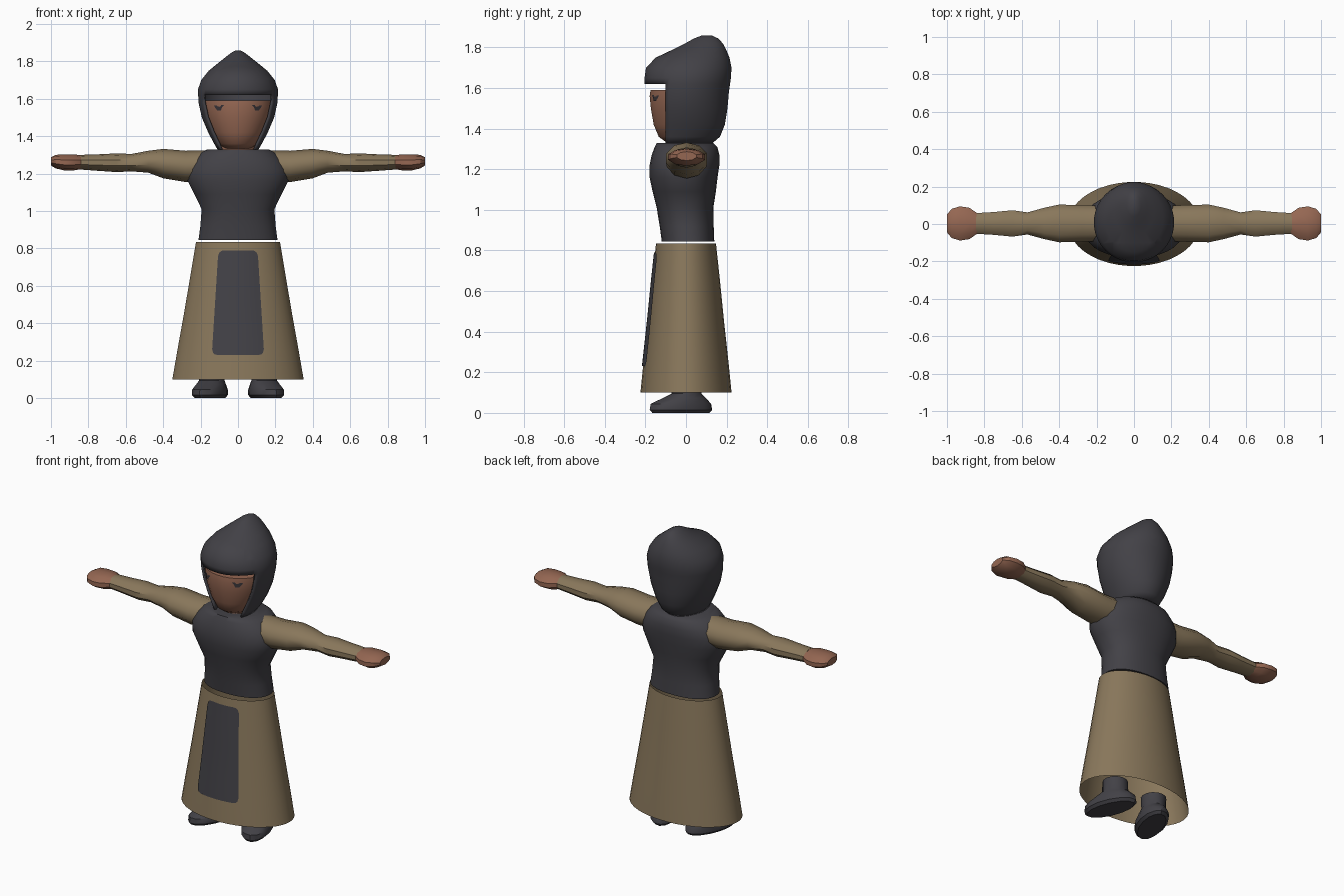
import bpy, bmesh, math
from mathutils import Vector, Matrix

if "Cube" in bpy.data.objects:
    bpy.data.objects.remove(bpy.data.objects["Cube"])


def material(name, rgb):
    m = bpy.data.materials.new(name)
    m.diffuse_color = (*rgb, 1)
    m.use_nodes = True
    m.node_tree.nodes["Principled BSDF"].inputs["Base Color"].default_value = m.diffuse_color
    return m


CHARCOAL = material("charcoal cloth", (0.055, 0.053, 0.062))
TAN = material("tan cloth", (0.25, 0.185, 0.105))
SKIN = material("skin", (0.30, 0.135, 0.085))
EYE = material("eye dark", (0.035, 0.03, 0.035))


def finish(name, bm, mat, angle=40):
    bmesh.ops.recalc_face_normals(bm, faces=bm.faces)
    me = bpy.data.meshes.new(name)
    bm.to_mesh(me)
    bm.free()
    ob = bpy.data.objects.new(name, me)
    bpy.context.collection.objects.link(ob)
    me.materials.append(mat)
    bpy.ops.object.select_all(action='DESELECT')
    ob.select_set(True)
    bpy.context.view_layer.objects.active = ob
    bpy.ops.object.shade_smooth_by_angle(angle=math.radians(angle))
    return ob


def loft(rings, sides, axis='z', power=2.0, caps=(True, True)):
    """Skin rings of (centre, radius a, radius b); power > 2 is boxier."""
    bm = bmesh.new()
    loops = []
    for centre, ra, rb in rings:
        loop = []
        for i in range(sides):
            t = 2 * math.pi * (i + 0.5) / sides
            c, s = math.cos(t), math.sin(t)
            a = ra * math.copysign(abs(c) ** (2 / power), c)
            b = rb * math.copysign(abs(s) ** (2 / power), s)
            off = Vector((a, b, 0)) if axis == 'z' else Vector((0, a, b))
            loop.append(bm.verts.new(Vector(centre) + off))
        loops.append(loop)
    for lo, hi in zip(loops, loops[1:]):
        for i in range(sides):
            j = (i + 1) % sides
            bm.faces.new((lo[i], lo[j], hi[j], hi[i]))
    if caps[0]:
        bm.faces.new(loops[0])
    if caps[1]:
        bm.faces.new(loops[-1])
    return bm


def body_rings(rows):
    """Rows of (z, half width, front y, back y)."""
    return [((0, (f + b) / 2, z), w, (b - f) / 2) for z, w, f, b in rows]


# Pointed hood with the face opening cut out of the front
hood = loft(body_rings([
    (1.32, 0.105, -0.17, 0.12), (1.36, 0.128, -0.18, 0.168),
    (1.42, 0.160, -0.19, 0.192), (1.50, 0.194, -0.20, 0.205),
    (1.58, 0.212, -0.205, 0.212), (1.65, 0.215, -0.205, 0.222),
    (1.70, 0.197, -0.198, 0.225), (1.75, 0.157, -0.150, 0.215),
    (1.79, 0.108, -0.065, 0.198), (1.82, 0.070, -0.005, 0.182),
    (1.845, 0.038, 0.04, 0.158), (1.858, 0.015, 0.075, 0.13)]),
    36, caps=(False, True))
for point, normal in (((0, -0.1, 0), (0, 1, 0)), ((0, 0, 1.62), (0, 0, 1))):
    bmesh.ops.bisect_plane(hood, geom=hood.verts[:] + hood.edges[:] + hood.faces[:],
                           plane_co=point, plane_no=normal)
opening = [f for f in hood.faces
           if f.calc_center_median().y < -0.1 and f.calc_center_median().z < 1.62]
bmesh.ops.delete(hood, geom=opening, context='FACES')
ob = finish("hood", hood, CHARCOAL, 60)
rim = ob.modifiers.new("thickness", 'SOLIDIFY')
rim.thickness = 0.012
rim.offset = -1

# Face and neck
finish("face", loft(body_rings([
    (1.335, 0.07, -0.10, 0.06), (1.36, 0.105, -0.135, 0.09),
    (1.42, 0.140, -0.160, 0.12), (1.50, 0.172, -0.174, 0.15),
    (1.56, 0.185, -0.180, 0.16), (1.59, 0.186, -0.176, 0.16)]), 28), SKIN)
finish("neck", loft([((0, 0.01, 1.25), 0.10, 0.10), ((0, 0.01, 1.40), 0.09, 0.09)], 16), SKIN)

# Eyes: small tapered plates lying on the face
for side in (-1, 1):
    bm = bmesh.new()
    outline = [(0.072, 1.567), (0.128, 1.563), (0.122, 1.552), (0.11, 1.536),
               (0.092, 1.536), (0.086, 1.553)]
    bm.faces.new([bm.verts.new((side * x, -0.01 - 0.172 * math.sqrt(1 - (x / 0.184) ** 2), z))
                  for x, z in outline])
    finish("eye", bm, EYE)

# Torso
finish("torso", loft(body_rings([
    (0.845, 0.212, -0.12, 0.14), (0.92, 0.202, -0.13, 0.137),
    (1.01, 0.195, -0.145, 0.135), (1.09, 0.235, -0.165, 0.148),
    (1.16, 0.270, -0.18, 0.156), (1.22, 0.272, -0.18, 0.165),
    (1.27, 0.245, -0.17, 0.165), (1.31, 0.205, -0.155, 0.155),
    (1.33, 0.165, -0.145, 0.135)]), 32, power=2.25), CHARCOAL, 60)

# Skirt, an open flared shell
SKIRT = [(0.10, 0.352, 0.225), (0.25, 0.326, 0.210), (0.45, 0.290, 0.188),
         (0.65, 0.256, 0.168), (0.835, 0.225, 0.148)]
finish("skirt", loft([((0, 0, z), a, b) for z, a, b in SKIRT], 40,
                     caps=(False, False)), TAN)


def skirt_radii(z):
    for (z0, a0, b0), (z1, a1, b1) in zip(SKIRT, SKIRT[1:]):
        if z <= z1:
            t = (z - z0) / (z1 - z0)
            return a0 + t * (a1 - a0), b0 + t * (b1 - b0)


# Apron panel following the skirt front, with rounded corners
bm = bmesh.new()
rows = []
N, R, BOTTOM, TOP = 12, 0.03, 0.23, 0.79
levels = [0, 0.004, 0.012, 0.03, 0.13, 0.22, 0.32, 0.42, 0.48, 0.53, 0.548, 0.556, 0.56]
for h in levels:
    z = BOTTOM + h
    near = min(h, TOP - BOTTOM - h, R)
    inset = R - math.sqrt(R * R - (R - near) ** 2)
    half = 0.14 - 0.035 * h / (TOP - BOTTOM) - inset
    a, b = skirt_radii(z)
    row = []
    for i in range(N + 1):
        x = half * (2 * i / N - 1)
        row.append(bm.verts.new((x, -b * math.sqrt(1 - (x / a) ** 2) - 0.005, z)))
    rows.append(row)
for lo, hi in zip(rows, rows[1:]):
    for i in range(N):
        bm.faces.new((lo[i], lo[i + 1], hi[i + 1], hi[i]))
finish("apron_panel", bm, CHARCOAL)

# Limb profiles: x, half depth, bottom z, top z
SLEEVE = [(0.16, 0.10, 1.155, 1.325), (0.28, 0.103, 1.155, 1.322), (0.40, 0.106, 1.175, 1.332),
          (0.48, 0.088, 1.205, 1.322), (0.57, 0.062, 1.212, 1.305), (0.65, 0.074, 1.208, 1.308),
          (0.75, 0.064, 1.215, 1.303), (0.845, 0.058, 1.222, 1.300)]
HAND = [(0.835, 0.055, 1.224, 1.298), (0.88, 0.088, 1.217, 1.303), (0.93, 0.096, 1.217, 1.303),
        (0.975, 0.082, 1.228, 1.300), (1.0, 0.050, 1.243, 1.287)]


def limb(rows, side):
    return loft([((side * x, 0.003, (lo + hi) / 2), d, (hi - lo) / 2)
                 for x, d, lo, hi in rows], 10, axis='x')


for side, label in ((-1, "right"), (1, "left")):
    finish(label + "_sleeve", limb(SLEEVE, side), TAN, 45)
    finish(label + "_hand", limb(HAND, side), SKIN, 30)
    # Boot: flat sole, low toe and ankle stub, turned slightly outward
    boot = loft([((0, 0, 0.005), 0.066, 0.150), ((0, 0, 0.02), 0.082, 0.164),
                 ((0, 0, 0.05), 0.084, 0.158), ((0, 0.018, 0.078), 0.076, 0.112),
                 ((0, 0.03, 0.10), 0.068, 0.075), ((0, 0.03, 0.17), 0.072, 0.072)], 14)
    turn = Matrix.Translation((side * 0.15, -0.025, 0)) @ Matrix.Rotation(
        side * math.radians(20), 4, 'Z')
    bmesh.ops.transform(boot, matrix=turn, verts=boot.verts)
    finish(label + "_boot", boot, CHARCOAL, 35)

# Rest the soles on the floor
for ob in bpy.data.objects:
    if ob.name.endswith("_boot"):
        ob.location.z = -0.005
